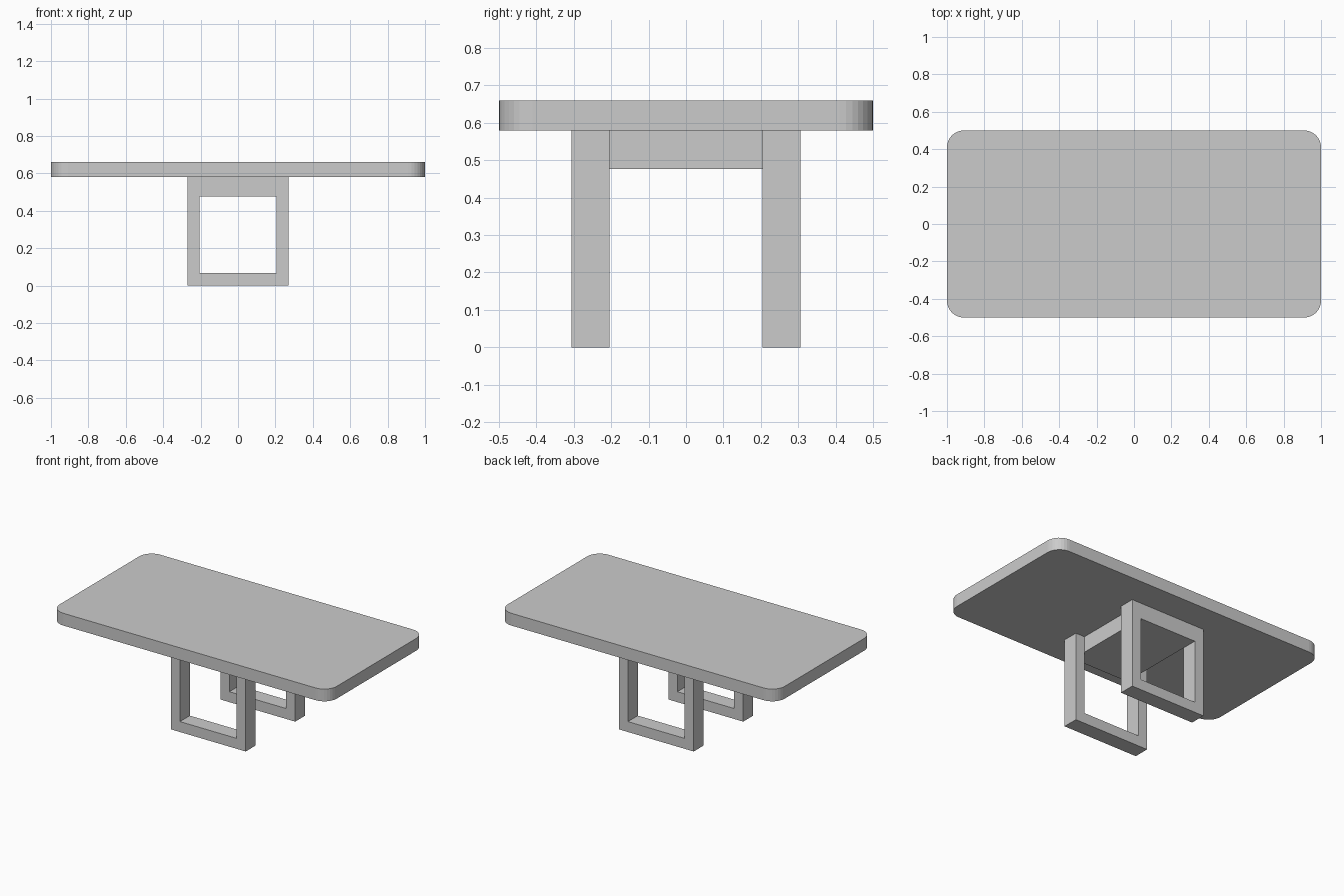
import bpy, bmesh, math
from mathutils import Vector

if "Cube" in bpy.data.objects:
    bpy.data.objects.remove(bpy.data.objects["Cube"])


def extrude_profile(name, pts, depth):
    """Solid made by extruding a closed outline along a vector."""
    bm = bmesh.new()
    face = bm.faces.new([bm.verts.new(p) for p in pts])
    new = bmesh.ops.extrude_face_region(bm, geom=[face])["geom"]
    bmesh.ops.translate(bm, vec=Vector(depth),
                        verts=[g for g in new if isinstance(g, bmesh.types.BMVert)])
    return finish(name, bm)


def finish(name, bm):
    bmesh.ops.recalc_face_normals(bm, faces=bm.faces)
    mesh = bpy.data.meshes.new(name)
    bm.to_mesh(mesh)
    bm.free()
    obj = bpy.data.objects.new(name, mesh)
    bpy.context.collection.objects.link(obj)
    return obj


def rect(x, z0, z1, y):
    return [(-x, y, z0), (x, y, z0), (x, y, z1), (-x, y, z1)]


def leg_frame(name, y0, y1):
    """Rectangular loop with a square opening."""
    bm = bmesh.new()
    loops = [[bm.verts.new(p) for p in pts] for pts in (
        rect(0.27, 0, 0.58, y0), rect(0.27, 0, 0.58, y1),
        rect(0.205, 0.068, 0.477, y1), rect(0.205, 0.068, 0.477, y0))]
    for a, b in zip(loops, loops[1:] + loops[:1]):
        for i in range(4):
            j = (i + 1) % 4
            bm.faces.new((a[i], a[j], b[j], b[i]))
    return finish(name, bm)


# Table top with rounded corners
R, SEG = 0.09, 8
outline = []
for k, (sx, sy) in enumerate(((1, 1), (-1, 1), (-1, -1), (1, -1))):
    for i in range(SEG + 1):
        a = math.pi / 2 * (k + i / SEG)
        outline.append((sx * (1 - R) + R * math.cos(a),
                        sy * (0.5 - R) + R * math.sin(a), 0.58))
extrude_profile("table_top", outline, (0, 0, 0.08))

# Two leg frames
leg_frame("front_leg_frame", -0.306, -0.204)
leg_frame("back_leg_frame", 0.204, 0.306)

# Beam joining the frames under the top
extrude_profile("cross_beam", rect(0.205, 0.477, 0.58, -0.204), (0, 0.408, 0))
